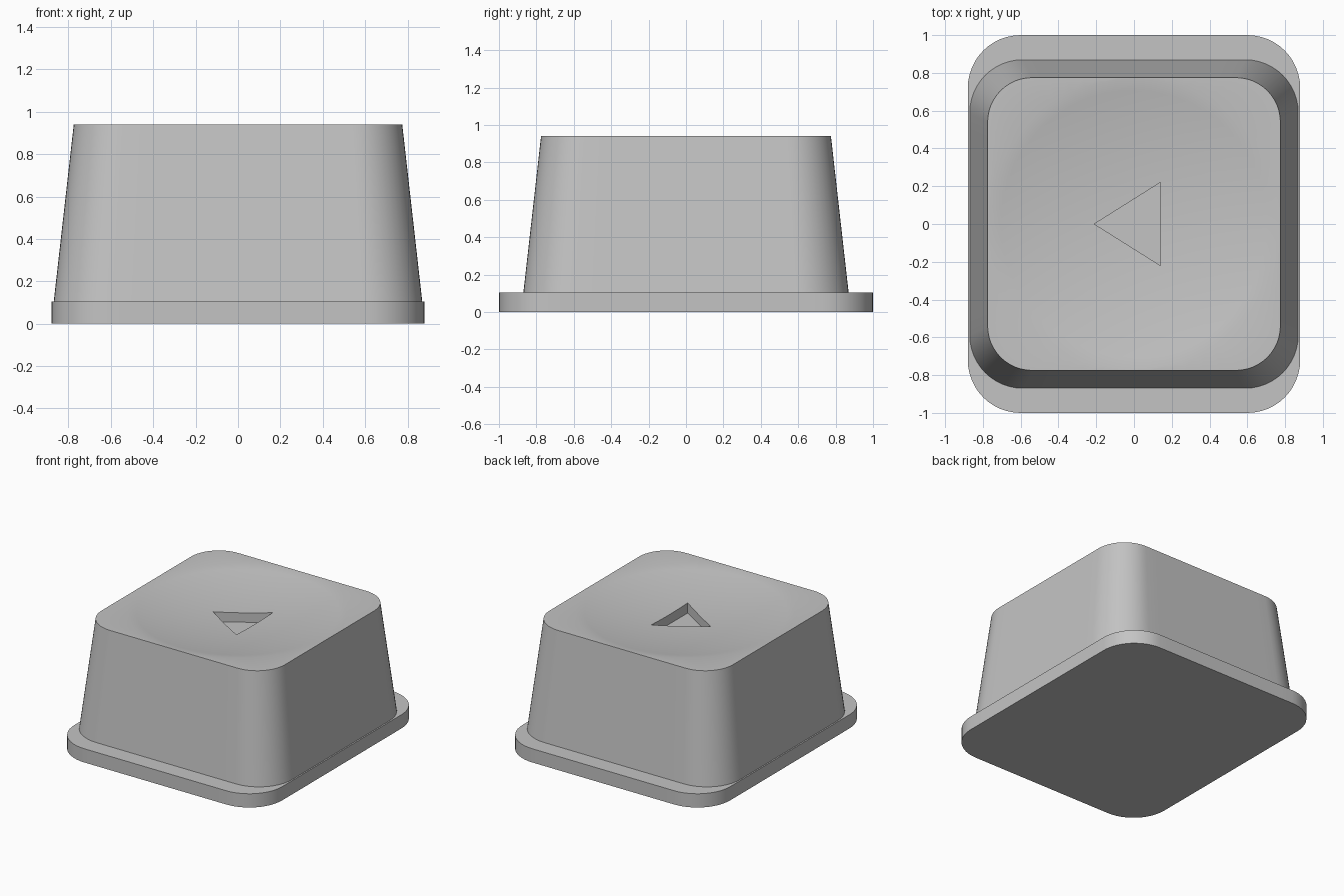
import bpy, bmesh
from math import sin, cos, pi, hypot, sqrt
from mathutils import Vector

if "Cube" in bpy.data.objects:
    bpy.data.objects.remove(bpy.data.objects["Cube"])

grey = bpy.data.materials.new("light_grey")
grey.use_nodes = True
colour = (0.55, 0.55, 0.55, 1)
grey.diffuse_color = colour
grey.node_tree.nodes["Principled BSDF"].inputs["Base Color"].default_value = colour


def rounded_loop(hx, hy, r, z, arc=12, side=12):
    """Rounded rectangle, with extra points along each straight side."""
    corners = [(1, 1), (-1, 1), (-1, -1), (1, -1)]
    arcs = []
    for i, (sx, sy) in enumerate(corners):
        cx, cy = sx * (hx - r), sy * (hy - r)
        angles = [(i + k / arc) * pi / 2 for k in range(arc + 1)]
        arcs.append([Vector((cx + r * cos(a), cy + r * sin(a), z)) for a in angles])
    points = []
    for i, pts in enumerate(arcs):
        start = arcs[(i + 1) % 4][0]
        points += pts + [pts[-1].lerp(start, k / side) for k in range(1, side)]
    return points


def loft(name, loops, tip=None):
    """Skin a stack of loops; close the top flat or to a centre point."""
    bm = bmesh.new()
    rings = [[bm.verts.new(p) for p in loop] for loop in loops]
    n = len(rings[0])
    bm.faces.new(rings[0][::-1])
    for a, b in zip(rings, rings[1:]):
        for i in range(n):
            j = (i + 1) % n
            bm.faces.new((a[i], a[j], b[j], b[i]))
    if tip is None:
        bm.faces.new(rings[-1])
    else:
        centre = bm.verts.new(tip)
        for i in range(n):
            bm.faces.new((rings[-1][i], rings[-1][(i + 1) % n], centre))
    mesh = bpy.data.meshes.new(name)
    bm.to_mesh(mesh)
    bm.free()
    mesh.materials.append(grey)
    obj = bpy.data.objects.new(name, mesh)
    bpy.context.collection.objects.link(obj)
    return obj


def activate(obj):
    bpy.ops.object.select_all(action="DESELECT")
    obj.select_set(True)
    bpy.context.view_layer.objects.active = obj


# Base flange
PLATE_TOP, RIM = 0.105, 0.94
flange = loft("base_flange", [rounded_loop(0.88, 1.0, 0.28, z) for z in (0, PLATE_TOP)])

# Tapered body with a shallow spherical dish in its top
DISH_R, DISH_DEPTH = 0.77, 0.07
SPHERE = (DISH_R ** 2 + DISH_DEPTH ** 2) / (2 * DISH_DEPTH)


def dish_z(r):
    return RIM - DISH_DEPTH + SPHERE - sqrt(SPHERE ** 2 - r ** 2)


top = rounded_loop(0.775, 0.775, 0.235, RIM)
loops = [rounded_loop(0.87, 0.87, 0.28, PLATE_TOP - 0.005), top]
RINGS = 12
for k in range(RINGS, 0, -1):
    r = DISH_R * k / RINGS
    loops.append([Vector((p.x * r / hypot(p.x, p.y), p.y * r / hypot(p.x, p.y), dish_z(r)))
                  for p in top])
body = loft("tapered_body", loops, (0, 0, dish_z(0)))

# Triangular pocket cut into the dish
triangle = [(-0.21, 0), (0.14, -0.22), (0.14, 0.22)]
cutter = loft("pocket_cutter", [[Vector((x, y, z)) for x, y in triangle] for z in (0.8, 1.1)])
cutter.hide_render = True
activate(body)
cut = body.modifiers.new("pocket", "BOOLEAN")
cut.operation = "DIFFERENCE"
cut.solver = "EXACT"
cut.object = cutter
bpy.ops.object.modifier_apply(modifier=cut.name)
bpy.data.objects.remove(cutter)

for part in (flange, body):
    activate(part)
    bpy.ops.object.shade_smooth_by_angle(angle=pi / 6)
